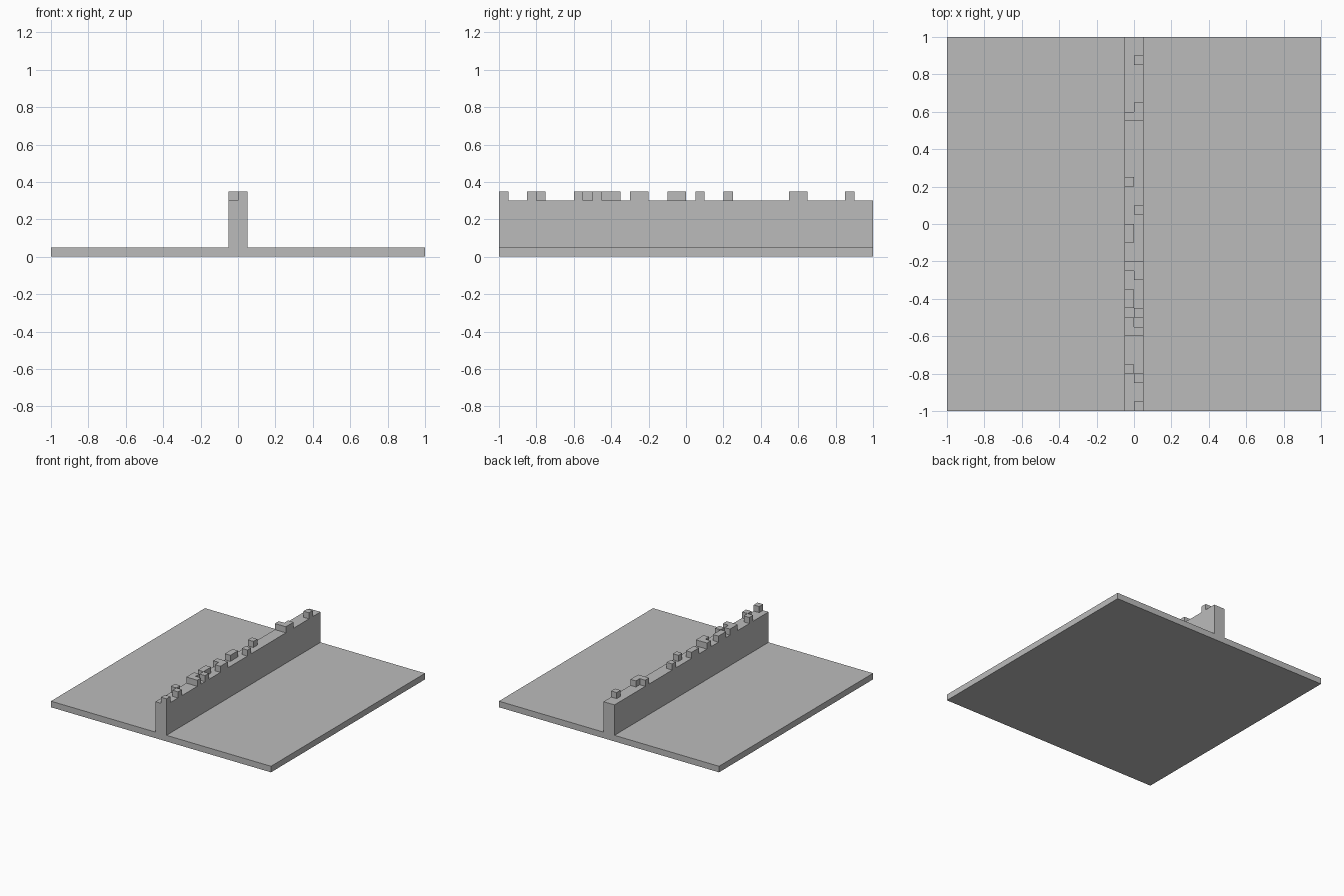
import bpy
import bmesh

default = bpy.data.objects.get("Cube")
if default:
    bpy.data.objects.remove(default, do_unlink=True)

# One plain grey for the whole model
stone = bpy.data.materials.new("stone_grey")
stone.use_nodes = True
grey = (0.5, 0.5, 0.5, 1)
stone.diffuse_color = grey
stone.node_tree.nodes["Principled BSDF"].inputs["Base Color"].default_value = grey

LENGTH = 2.0
CELL = 0.05          # size of one block
WALL_TOP = 0.3


def extrude_profile(name, profile, y0, y1):
    """Solid with an x-z outline, running from y0 to y1."""
    bm = bmesh.new()
    face = bm.faces.new([bm.verts.new((x, y0, z)) for x, z in profile])
    extruded = bmesh.ops.extrude_face_region(bm, geom=[face])["geom"]
    verts = [v for v in extruded if isinstance(v, bmesh.types.BMVert)]
    bmesh.ops.translate(bm, verts=verts, vec=(0, y1 - y0, 0))
    bmesh.ops.recalc_face_normals(bm, faces=bm.faces)
    mesh = bpy.data.meshes.new(name)
    bm.to_mesh(mesh)
    bm.free()
    mesh.materials.append(stone)
    obj = bpy.data.objects.new(name, mesh)
    bpy.context.collection.objects.link(obj)
    return obj


# Ground slab and wall share one inverted T outline
half = [(1, 0), (1, CELL), (CELL, CELL), (CELL, WALL_TOP)]
outline = half + [(-x, z) for x, z in reversed(half)]
extrude_profile("slab_and_wall", outline, -LENGTH / 2, LENGTH / 2)

# Broken blocks along the two halves of the wall top: start and end in y
blocks = {
    "left": [(-1, -0.95), (-0.85, -0.8), (-0.6, -0.55), (-0.5, -0.45),
             (-0.3, -0.2), (0.05, 0.1), (0.55, 0.65), (0.85, 0.9)],
    "right": [(-0.8, -0.75), (-0.6, -0.5), (-0.45, -0.35), (-0.25, -0.2),
              (-0.1, 0), (0.2, 0.25), (0.55, 0.6)],
}
for side, runs in blocks.items():
    x0 = 0 if side == "left" else -CELL
    x1, top = x0 + CELL, WALL_TOP + CELL
    square = [(x0, WALL_TOP), (x1, WALL_TOP), (x1, top), (x0, top)]
    for i, (y0, y1) in enumerate(runs, 1):
        extrude_profile(f"{side}_wall_block_{i}", square, y0, y1)
